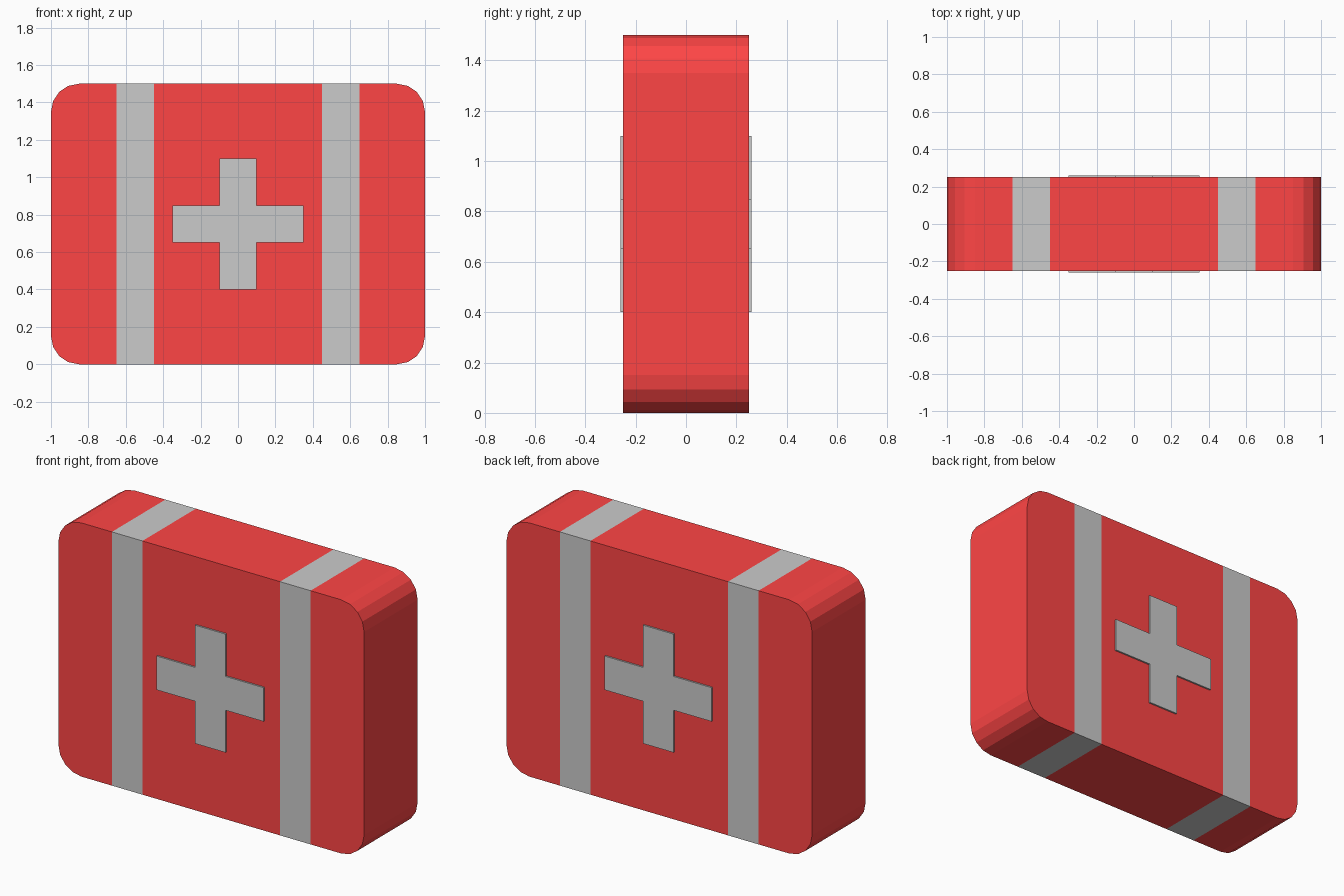
import bpy, bmesh
from math import sin, cos, pi

if "Cube" in bpy.data.objects:
    bpy.data.objects.remove(bpy.data.objects["Cube"])

W, H, D, R, SEG = 1.0, 1.5, 0.25, 0.15, 4   # half width, height, half depth, corner radius
STRAP = (0.45, 0.65)                        # strap edges, mirrored in x


def material(name, colour):
    m = bpy.data.materials.new(name)
    m.diffuse_color = colour
    m.use_nodes = True
    m.node_tree.nodes["Principled BSDF"].inputs["Base Color"].default_value = m.diffuse_color
    return m


def prism(bm, outline, y0, y1):
    """Extrude an (x, z) outline from y0 to y1."""
    face = bm.faces.new([bm.verts.new((x, y0, z)) for x, z in outline])
    ext = bmesh.ops.extrude_face_region(bm, geom=[face])
    verts = [g for g in ext["geom"] if isinstance(g, bmesh.types.BMVert)]
    bmesh.ops.translate(bm, verts=verts, vec=(0, y1 - y0, 0))
    bmesh.ops.recalc_face_normals(bm, faces=bm.faces[:])


def finish(bm, name, mats=()):
    mesh = bpy.data.meshes.new(name)
    bm.to_mesh(mesh)
    bm.free()
    for m in mats:
        mesh.materials.append(m)
    obj = bpy.data.objects.new(name, mesh)
    bpy.context.collection.objects.link(obj)
    return obj


# Rounded case with the two straps cut flush into its surface
corners = [(W - R, H - R), (R - W, H - R), (R - W, R), (W - R, R)]
outline = []
for i, (cx, cz) in enumerate(corners):
    for s in range(SEG + 1):
        a = (i + s / SEG) * pi / 2
        outline.append((cx + R * cos(a), cz + R * sin(a)))

bm = bmesh.new()
prism(bm, outline, -D, D)
for x in (-STRAP[1], -STRAP[0], STRAP[0], STRAP[1]):
    bmesh.ops.bisect_plane(bm, geom=bm.verts[:] + bm.edges[:] + bm.faces[:],
                           plane_co=(x, 0, 0), plane_no=(1, 0, 0))
for f in bm.faces:
    if STRAP[0] < abs(f.calc_center_bounds().x) < STRAP[1]:
        f.material_index = 1
finish(bm, "case", (material("case_red", (1.0, 0.06, 0.06, 1)),
                    material("strap_grey", (0.8, 0.8, 0.8, 1))))

# Raised cross on the front and back
L, T, CZ = 0.35, 0.10, 0.75
quarter = [(L, T), (T, T), (T, L)]
cross = []
for _ in range(4):
    cross += quarter
    quarter = [(-z, x) for x, z in quarter]
cross = [(x, z + CZ) for x, z in cross]

for side, name in ((-1, "front_cross"), (1, "back_cross")):
    bm = bmesh.new()
    prism(bm, cross, side * (D - 0.005), side * (D + 0.01))
    finish(bm, name)
